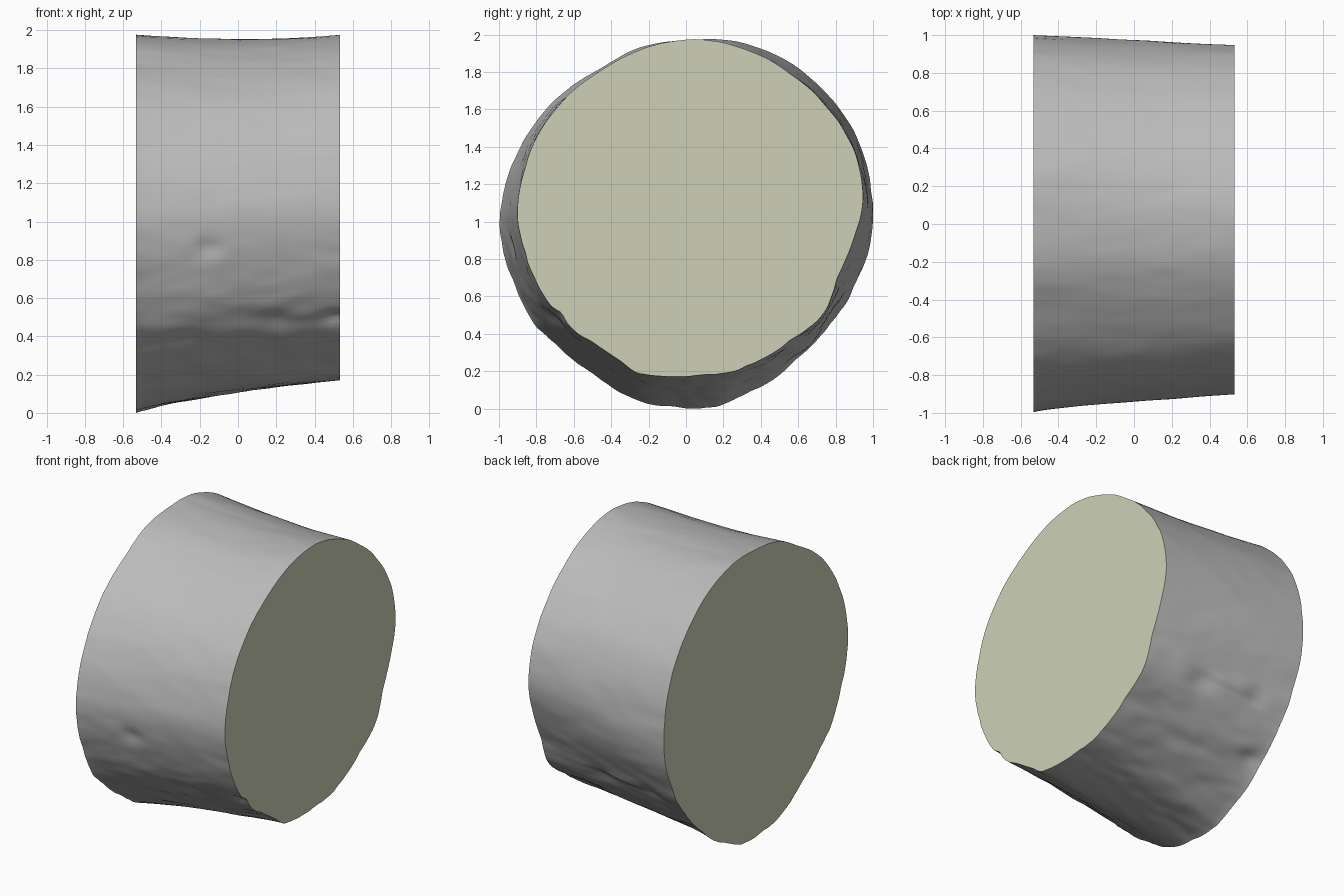
import bpy, bmesh, math
from mathutils import Vector, noise

if "Cube" in bpy.data.objects:
    bpy.data.objects.remove(bpy.data.objects["Cube"], do_unlink=True)

HALF = 0.532          # half length of the log along x
SEGS, RINGS = 240, 48

# Outlines (y, z) of the two sawn ends
WIDE = [(0.02, 0.005), (0.19, 0.012), (0.315, 0.08), (0.555, 0.225), (0.77, 0.455), (0.92, 0.695),
        (0.995, 0.91), (0.99, 1.15), (0.92, 1.445), (0.80, 1.63), (0.58, 1.835), (0.26, 1.965),
        (0.02, 1.97), (-0.25, 1.93), (-0.46, 1.815), (-0.73, 1.62), (-0.915, 1.335),
        (-0.998, 1.015), (-0.94, 0.72), (-0.81, 0.455), (-0.565, 0.24), (-0.27, 0.05)]
NARROW = [(0.0, 0.175), (0.235, 0.20), (0.50, 0.32), (0.76, 0.545), (0.81, 0.72), (0.905, 0.925),
          (0.948, 1.12), (0.905, 1.365), (0.78, 1.58), (0.555, 1.79), (0.26, 1.94), (0.075, 1.975),
          (-0.19, 1.935), (-0.46, 1.80), (-0.755, 1.525), (-0.87, 1.255), (-0.905, 1.06),
          (-0.86, 0.83), (-0.755, 0.59), (-0.62, 0.445), (-0.43, 0.31), (-0.26, 0.19)]

# Dents in the bark: x, y, z, radius, depth
DENTS = [(-0.16, -0.93, 0.86, 0.09, 0.018), (-0.48, -0.86, 0.33, 0.08, 0.03),
         (-0.40, -0.72, 0.24, 0.10, 0.02), (0.20, -0.72, 0.47, 0.09, 0.015),
         (0.50, -0.68, 0.50, 0.07, 0.02), (-0.30, 0.85, 0.55, 0.10, 0.02),
         (0.10, 0.80, 0.55, 0.12, 0.018), (-0.45, 0.60, 0.25, 0.10, 0.025)]


def material(name, rgb):
    m = bpy.data.materials.new(name)
    m.use_nodes = True
    m.diffuse_color = (*rgb, 1)
    bsdf = next(n for n in m.node_tree.nodes if n.type == 'BSDF_PRINCIPLED')
    bsdf.inputs["Base Color"].default_value = (*rgb, 1)
    bsdf.inputs["Roughness"].default_value = 0.8
    return m


def resample(points, cy, cz):
    """Evenly spaced, smoothed outline around a centre."""
    polar = sorted((math.atan2(z - cz, y - cy) % math.tau, math.hypot(y - cy, z - cz))
                   for y, z in points)
    polar = [(polar[-1][0] - math.tau, polar[-1][1])] + polar + [(polar[0][0] + math.tau, polar[0][1])]
    radii = []
    for i in range(SEGS):
        a = math.tau * i / SEGS
        k = next(k for k in range(len(polar) - 1) if polar[k][0] <= a < polar[k + 1][0])
        (a0, r0), (a1, r1) = polar[k], polar[k + 1]
        # straight chord between outline points, bulged to an arc
        u = (a - a0) / (a1 - a0)
        radii.append(r0 + (r1 - r0) * u)
    for _ in range(6):
        radii = [(radii[i - 1] + 2 * radii[i] + radii[(i + 1) % SEGS]) / 4 for i in range(SEGS)]
    return [Vector((0, cy + r * math.cos(math.tau * i / SEGS), cz + r * math.sin(math.tau * i / SEGS)))
            for i, r in enumerate(radii)]


wide, narrow = resample(WIDE, 0, 1), resample(NARROW, 0.02, 1.08)


def ring(t):
    """Bark cross-section at t = 0 (wide end) to 1 (narrow end)."""
    out = []
    for a, b in zip(wide, narrow):
        d = Vector((0, a.y, a.z - 1)).normalized()
        ease = t ** (0.75 if d.y < 0.2 or d.z < -0.5 else 1.0)
        p = a.lerp(b, ease)
        p.x = -HALF + 2 * HALF * t
        p -= d * 0.02 * max(0, d.z) ** 2 * math.sin(math.pi * t)
        # long ridges plus rougher lumps low down
        amp = 0.004 + 0.008 * max(0, min(1, (1.0 - p.z) / 0.6))
        n = noise.noise(Vector((p.x * 2.2, p.y * 6, p.z * 6)))
        n += 0.5 * noise.noise(Vector((p.x * 6, p.y * 15, p.z * 15)))
        p += d * amp * n
        for x, y, z, r, depth in DENTS:
            q = ((p.x - x) ** 2 + ((p.y - y) ** 2 + (p.z - z) ** 2) * 2) / (r * r)
            p -= d * depth * math.exp(-q * 1.5)
        p.y = max(-1, min(1, p.y))
        p.z = max(0, p.z)
        out.append(p)
    return out


def finish(name, bm, mat):
    me = bpy.data.meshes.new(name)
    bm.to_mesh(me)
    bm.free()
    me.materials.append(mat)
    ob = bpy.data.objects.new(name, me)
    bpy.context.collection.objects.link(ob)
    return ob


bark_mat = material("bark grey", (0.5, 0.5, 0.5))
wood_mat = material("cut wood", (0.61, 0.63, 0.47))

# Bark surface
bm = bmesh.new()
rows = [[bm.verts.new(p) for p in ring(j / RINGS)] for j in range(RINGS + 1)]
for r0, r1 in zip(rows, rows[1:]):
    for i in range(SEGS):
        k = (i + 1) % SEGS
        bm.faces.new((r0[i], r0[k], r1[k], r1[i])).smooth = True
bm.normal_update()
f = bm.faces[:][0]
if f.normal.y < 0:      # first face sits on the +y side and must face outward
    bmesh.ops.reverse_faces(bm, faces=bm.faces[:])
finish("bark", bm, bark_mat)

# Sawn ends
for name, t, side in (("wide_cut_end", 0, -1), ("narrow_cut_end", 1, 1)):
    bm = bmesh.new()
    face = bm.faces.new([bm.verts.new(p) for p in ring(t)])
    face.normal_update()
    if face.normal.x * side < 0:
        face.normal_flip()
    finish(name, bm, wood_mat)
